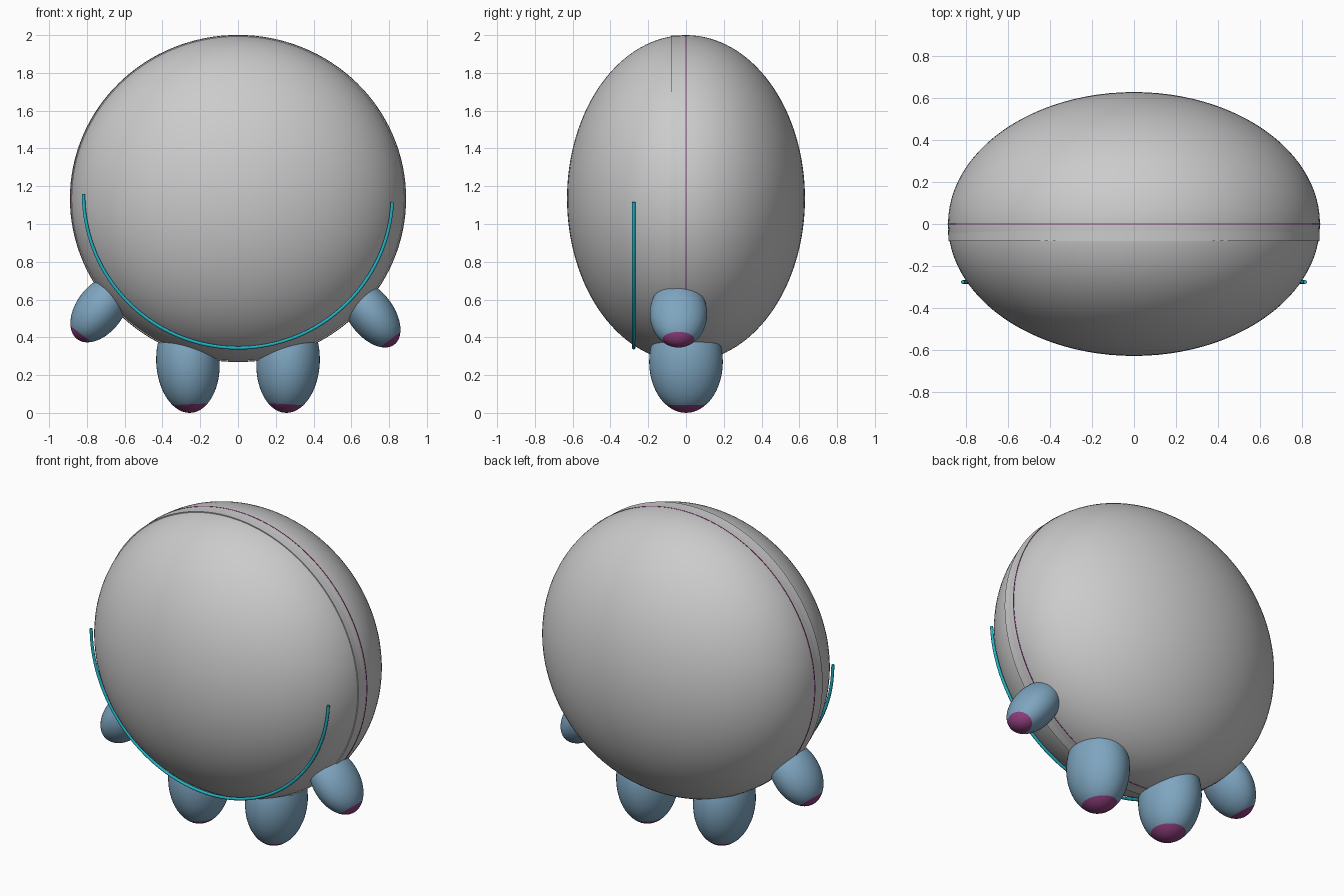
import bpy
import math

if "Cube" in bpy.data.objects:
    bpy.data.objects.remove(bpy.data.objects["Cube"], do_unlink=True)


def material(name, colour):
    mat = bpy.data.materials.new(name)
    mat.use_nodes = True
    rgba = (*colour, 1)
    mat.diffuse_color = rgba
    mat.node_tree.nodes["Principled BSDF"].inputs["Base Color"].default_value = rgba
    return mat


grey = material("shell_grey", (0.6, 0.6, 0.6))
blue = material("limb_blue", (0.21, 0.38, 0.53))
plum = material("tip_plum", (0.28, 0.05, 0.21))
teal = material("trim_teal", (0.015, 0.45, 0.55))


def finish(obj, name, *mats):
    obj.name = name
    for mat in mats:
        obj.data.materials.append(mat)
    bpy.ops.object.shade_smooth_by_angle(angle=math.radians(40))
    return obj


def ellipsoid(name, centre, radii, tilt, mats, segments=48, rings=32):
    bpy.ops.mesh.primitive_uv_sphere_add(
        segments=segments, ring_count=rings, radius=1,
        location=centre, rotation=(0, math.radians(tilt), 0))
    obj = bpy.context.object
    obj.scale = radii
    return finish(obj, name, *mats)


def disc(name, y, thickness, rx, rz, mat):
    bpy.ops.mesh.primitive_cylinder_add(
        vertices=128, radius=1, depth=1, location=(0, y, MID),
        rotation=(math.pi / 2, 0, 0))
    obj = bpy.context.object
    obj.scale = (rx, rz, thickness)
    return finish(obj, name, mat)


def limb(name, centre, radii, tilt):
    obj = ellipsoid(name, centre, radii, tilt, (blue, plum))
    # Coloured tip at the lower end
    for face in obj.data.polygons:
        if face.center.z < -0.83:
            face.material_index = 1


# Body with a shallow middle band and a fine seam
MID = 1.135
ellipsoid("body", (0, 0, MID), (0.888, 0.63, 0.865), 0, (grey,), 96, 64)
disc("middle_band", -0.04, 0.08, 0.886, 0.864, grey)
disc("seam", 0, 0.006, 0.890, 0.866, plum)

# Feet and arms
for side, label in ((1, "left"), (-1, "right")):
    limb(label + "_foot", (side * 0.265, 0, 0.27), (0.168, 0.195, 0.27), side * 3)
limb("left_arm", (0.704, -0.04, 0.525), (0.12, 0.152, 0.205), -37)
limb("right_arm", (-0.731, -0.04, 0.55), (0.125, 0.152, 0.20), 37)

# Curved trim around the lower front
curve = bpy.data.curves.new("front_trim", "CURVE")
curve.dimensions = "3D"
curve.bevel_depth = 0.009
curve.bevel_resolution = 3
curve.use_fill_caps = True
spline = curve.splines.new("POLY")
STEPS = 72
spline.points.add(STEPS)
for i, point in enumerate(spline.points):
    a = math.radians(180 + 177 * i / STEPS)
    point.co = (0.818 * math.cos(a), -0.277, 1.158 + 0.814 * math.sin(a), 1)
curve.materials.append(teal)
trim = bpy.data.objects.new("front_trim", curve)
bpy.context.collection.objects.link(trim)
